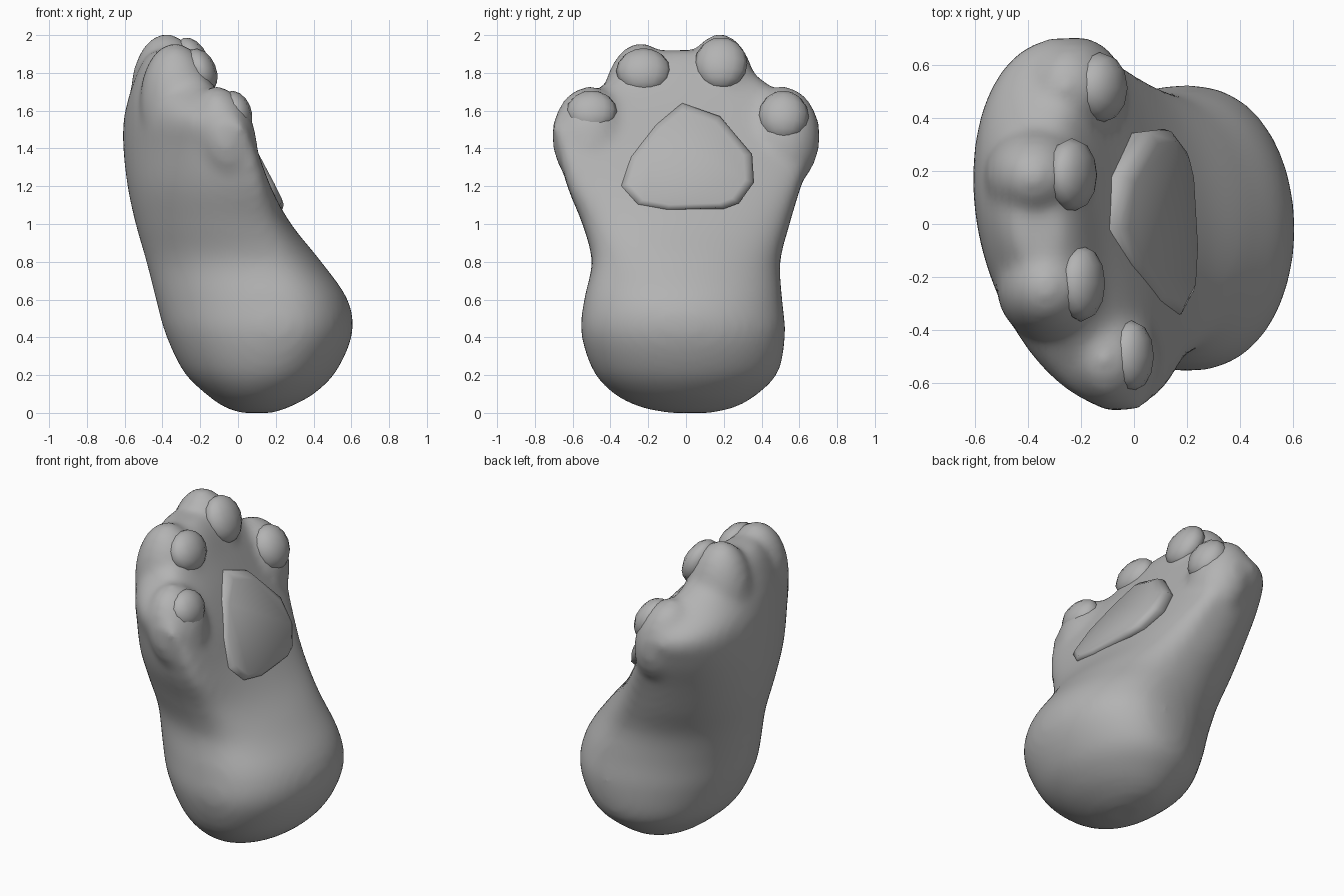
import bpy, bmesh, math
from mathutils import Matrix, Vector

cube = bpy.data.objects.get("Cube")
if cube:
    bpy.data.objects.remove(cube)

grey = bpy.data.materials.new("soft grey")
grey.use_nodes = True
GREY = (0.45, 0.45, 0.45, 1)
grey.diffuse_color = GREY
grey.node_tree.nodes["Principled BSDF"].inputs["Base Color"].default_value = GREY


def make_object(name, bm):
    bmesh.ops.recalc_face_normals(bm, faces=bm.faces)
    mesh = bpy.data.meshes.new(name)
    bm.to_mesh(mesh)
    bm.free()
    mesh.materials.append(grey)
    for p in mesh.polygons:
        p.use_smooth = True
    ob = bpy.data.objects.new(name, mesh)
    bpy.context.collection.objects.link(ob)
    return ob


def ellipsoid(bm, centre, radii, tilt=0, segs=24, rings=16):
    m = (Matrix.Translation(centre) @ Matrix.Rotation(tilt, 4, 'Y')
         @ Matrix.Diagonal((*radii, 1)))
    bmesh.ops.create_uvsphere(bm, u_segments=segs, v_segments=rings,
                              radius=1, matrix=m)


def power(v, e):
    return math.copysign(abs(v) ** e, v)


def spline(rows, steps):
    """Smooth in-between rows passing through the given ones."""
    out = []
    for k in range(len(rows) - 1):
        p = [rows[min(max(k + d, 0), len(rows) - 1)] for d in (-1, 0, 1, 2)]
        for s in range(steps):
            t = s / steps
            out.append([b + 0.5 * t * (c - a + t * (2 * a - 5 * b + 4 * c - d
                        + t * (3 * (b - c) + d - a))) for a, b, c, d in zip(*p)])
    return out + [rows[-1]]


# Foot cross-sections: z, back x, widest x, sole x, half width, y centre, sole flatness, skew
SECTIONS = [
    (0.0, 0.02, 0.1, 0.18, 0.11, 0.02, 1, 0),
    (0.03, -0.07, 0.1, 0.27, 0.25, 0.01, 1, 0),
    (0.1, -0.17, 0.12, 0.4, 0.38, 0.0, 0.95, 0),
    (0.22, -0.29, 0.16, 0.52, 0.49, 0.0, 0.9, 0),
    (0.42, -0.385, 0.2, 0.605, 0.54, -0.015, 0.87, 0),
    (0.6, -0.435, 0.18, 0.58, 0.525, -0.015, 0.87, 0.02),
    (0.8, -0.485, 0.08, 0.44, 0.5, 0.0, 0.8, 0.05),
    (1.0, -0.54, -0.03, 0.275, 0.55, 0.0, 0.6, 0.09),
    (1.2, -0.58, -0.09, 0.145, 0.62, -0.01, 0.42, 0.13),
    (1.4, -0.595, -0.13, 0.04, 0.68, 0.0, 0.38, 0.16),
    (1.56, -0.59, -0.17, -0.05, 0.695, 0.0, 0.4, 0.16),
    (1.7, -0.565, -0.26, -0.13, 0.49, 0.0, 0.5, 0.12),
    (1.85, -0.51, -0.32, -0.21, 0.28, 0.0, 0.8, 0.1),
    (1.92, -0.45, -0.36, -0.28, 0.14, 0.0, 1, 0.1),
]
SIDES = 48
bm = bmesh.new()
loops = []
for z, back, mid, sole, half, cy, flat, skew in spline(SECTIONS, 5):
    loop = []
    for i in range(SIDES):
        a = math.tau * i / SIDES
        c, y = math.cos(a), cy + half * math.sin(a)
        x = mid + (power(c, flat) * (sole - mid) if c > 0 else c * (mid - back))
        loop.append(bm.verts.new((x - skew * y, y, z)))
    loops.append(loop)
for lo, hi in zip(loops, loops[1:]):
    for i in range(SIDES):
        j = (i + 1) % SIDES
        bm.faces.new((lo[i], lo[j], hi[j], hi[i]))
bm.faces.new(loops[0])
bm.faces.new(loops[-1])

# Long toes, fused into the foot
ellipsoid(bm, (-0.07, -0.51, 1.46), (0.165, 0.2, 0.275), -0.25)
ellipsoid(bm, (-0.31, -0.24, 1.59), (0.21, 0.21, 0.37), -0.1)
ellipsoid(bm, (-0.36, 0.18, 1.63), (0.21, 0.2, 0.38), -0.08)
ellipsoid(bm, (-0.22, 0.51, 1.46), (0.18, 0.2, 0.275), -0.25)
foot = make_object("foot", bm)
fuse = foot.modifiers.new("fuse", 'REMESH')
fuse.mode = 'VOXEL'
fuse.voxel_size = 0.025
fuse.use_smooth_shade = True
soften = foot.modifiers.new("soften", 'SMOOTH')
soften.factor = 0.5
soften.iterations = 12

# Toe pads
TOE_PADS = [
    ("outer_right_toe_pad", (-0.01, -0.5, 1.595), (0.08, 0.135, 0.115)),
    ("inner_right_toe_pad", (-0.2, -0.225, 1.81), (0.085, 0.145, 0.125)),
    ("inner_left_toe_pad", (-0.235, 0.185, 1.85), (0.085, 0.14, 0.145)),
    ("outer_left_toe_pad", (-0.13, 0.515, 1.57), (0.1, 0.135, 0.14)),
]
for name, centre, radii in TOE_PADS:
    bm = bmesh.new()
    ellipsoid(bm, centre, radii, -0.4, 12, 8)
    make_object(name, bm)

# Main pad: outline on the sloping sole, raised with a rounded rim
OUTLINE = [(-0.35, 1.2), (-0.3, 1.36), (-0.16, 1.53), (-0.02, 1.64), (0.18, 1.57),
           (0.35, 1.37), (0.36, 1.22), (0.28, 1.11), (0.2, 1.08), (-0.1, 1.07),
           (-0.26, 1.1)]
bm = bmesh.new()
middle = Vector((0.0, 1.32))
rings = []
for scale, lift in ((0.97, -0.08), (1.0, 0.0), (0.97, 0.03), (0.87, 0.05)):
    ring = []
    for p in OUTLINE:
        y, z = middle + (Vector(p) - middle) * scale
        x = 0.19 - 0.52 * (z - 1.1) - 0.04 * y + lift
        ring.append(bm.verts.new((x, y, z)))
    rings.append(ring)
n = len(OUTLINE)
for lo, hi in zip(rings, rings[1:]):
    for i in range(n):
        bm.faces.new((lo[i], lo[(i + 1) % n], hi[(i + 1) % n], hi[i]))
bm.faces.new(rings[0])
bm.faces.new(rings[-1])
make_object("main_pad", bm)
